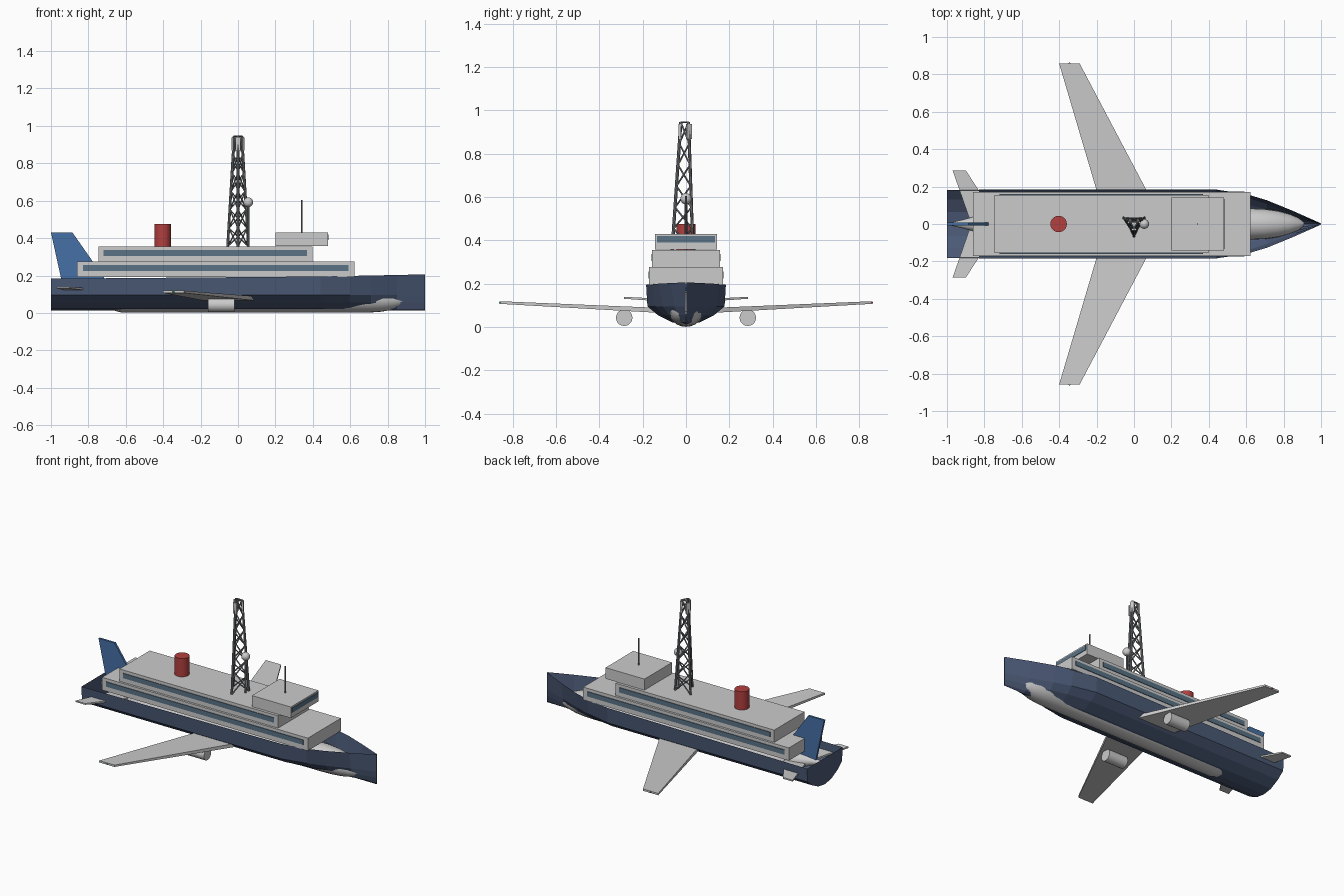
import bpy, bmesh
from math import sin, cos, pi, radians
from mathutils import Vector

if "Cube" in bpy.data.objects:
    bpy.data.objects.remove(bpy.data.objects["Cube"])


def material(name, r, g, b):
    m = bpy.data.materials.new(name)
    m.diffuse_color = (r, g, b, 1)
    m.use_nodes = True
    m.node_tree.nodes["Principled BSDF"].inputs["Base Color"].default_value = m.diffuse_color
    return m


NAVY = material("navy", 0.07, 0.10, 0.18)
BLUE = material("fin_blue", 0.06, 0.16, 0.38)
GLASS = material("window_glass", 0.10, 0.17, 0.24)
RED = material("red", 0.45, 0.05, 0.05)
GREEN = material("green", 0.05, 0.5, 0.2)
STEEL = material("steel", 0.22, 0.23, 0.25)


def make(name, verts, faces, mat=None):
    me = bpy.data.meshes.new(name)
    bm = bmesh.new()
    vs = [bm.verts.new(v) for v in verts]
    for f in faces:
        bm.faces.new([vs[i] for i in f])
    bmesh.ops.recalc_face_normals(bm, faces=bm.faces)
    bm.to_mesh(me)
    bm.free()
    ob = bpy.data.objects.new(name, me)
    bpy.context.collection.objects.link(ob)
    if mat:
        me.materials.append(mat)
    return ob


def loft(name, rings, closed=True, caps=(True, True), mat=None):
    n = len(rings[0])
    faces = []
    for k in range(len(rings) - 1):
        for i in range(n if closed else n - 1):
            j = (i + 1) % n
            faces.append((k * n + i, k * n + j, (k + 1) * n + j, (k + 1) * n + i))
    if caps[0]:
        faces.append(tuple(range(n)))
    if caps[1]:
        faces.append(tuple(range((len(rings) - 1) * n, len(rings) * n)))
    return make(name, [v for r in rings for v in r], faces, mat)


def box(name, x0, x1, y0, y1, z0, z1, mat=None):
    return loft(name, [[(x, y0, z0), (x, y1, z0), (x, y1, z1), (x, y0, z1)] for x in (x0, x1)], mat=mat)


def smooth(ob):
    bpy.ops.object.select_all(action='DESELECT')
    ob.select_set(True)
    bpy.context.view_layer.objects.active = ob
    bpy.ops.object.shade_smooth_by_angle(angle=radians(35))


def rod(name, a, b, r, sides=6, mat=None):
    a, b = Vector(a), Vector(b)
    q = (b - a).to_track_quat('Z', 'Y')
    ring = [q @ Vector((r * cos(2 * pi * i / sides), r * sin(2 * pi * i / sides), 0)) for i in range(sides)]
    ob = loft(name, [[p + v for v in ring] for p in (a, b)], mat=mat)
    if sides > 8:
        smooth(ob)
    return ob


def ball(name, loc, r, mat=None):
    bpy.ops.mesh.primitive_uv_sphere_add(segments=16, ring_count=10, radius=r, location=loc)
    ob = bpy.context.object
    ob.name = name
    if mat:
        ob.data.materials.append(mat)
    smooth(ob)


# Hull: open-topped shell, lower half narrows faster at the bow
SECTIONS = [(-1, 0.183, 1, 0.183), (0.44, 0.184, 1, 0.195), (0.6, 0.16, 0.8, 0.198),
            (0.71, 0.127, 0.6, 0.2), (0.85, 0.07, 0.3, 0.203), (1, 0.003, 0.01, 0.206)]
rings = []
for x, top, low, z in SECTIONS:
    half = [(top, z), (0.178 * low, 0.095), (0.13 * low, 0.055), (0.065 * low, 0.022)]
    rings.append([(x, y, h) for y, h in half] + [(x, 0, 0.012)] + [(x, -y, h) for y, h in half[::-1]])
loft("hull", rings, closed=False, caps=(True, False), mat=NAVY)

# Aircraft fuselage running through the hull
FUSELAGE = [(-0.98, 0.008, 0.145), (-0.92, 0.022, 0.138), (-0.86, 0.038, 0.128), (-0.74, 0.068, 0.103),
            (-0.62, 0.084, 0.085), (0.62, 0.084, 0.085), (0.70, 0.08, 0.082), (0.77, 0.07, 0.077),
            (0.83, 0.053, 0.072), (0.88, 0.032, 0.068), (0.91, 0.008, 0.065)]
smooth(loft("fuselage", [[(x, r * cos(2 * pi * i / 24), zc + r * sin(2 * pi * i / 24)) for i in range(24)]
                         for x, r, zc in FUSELAGE]))


# Flying surfaces: (rear x, front x, y, z, thickness) at root and tip
def surface(name, root, tip, s):
    loft(name, [[(a, s * y, z - t / 2), (b, s * y, z - t / 2), (b, s * y, z + t / 2), (a, s * y, z + t / 2)]
                for a, b, y, z, t in (root, tip)])


for s, side, lamp in ((1, "left", RED), (-1, "right", GREEN)):
    surface("wing_" + side, (-0.147, 0.162, 0, 0.071, 0.025), (-0.40, -0.29, 0.857, 0.113, 0.012), s)
    surface("tailplane_" + side, (-0.87, -0.71, 0.0, 0.118, 0.014), (-0.97, -0.9, 0.287, 0.135, 0.009), s)
    rod("engine_" + side, (-0.16, s * 0.285, 0.043), (-0.02, s * 0.285, 0.043), 0.038, 20)
    ball("wingtip_lamp_" + side, (-0.345, s * 0.858, 0.113), 0.005, lamp)

# Tail fin
FIN = [(-1, 0.43), (-0.885, 0.43), (-0.71, 0.18), (-0.71, 0.14), (-0.94, 0.14), (-0.945, 0.18)]
loft("tail_fin", [[(x, y, z) for x, z in FIN] for y in (-0.007, 0.007)], mat=BLUE)

# Deckhouse tiers with window bands
box("lower_deckhouse", -0.86, 0.622, -0.17, 0.17, 0.193, 0.276)
box("upper_deckhouse", -0.745, 0.398, -0.156, 0.156, 0.276, 0.356)
box("bridge", 0.2, 0.48, -0.142, 0.142, 0.358, 0.43)
for s in (-1, 1):
    for name, x0, x1, y, z in (("lower_windows", -0.83, 0.592, 0.17, 0.225), ("upper_windows", -0.718, 0.37, 0.156, 0.305)):
        a, b = sorted((s * (y - 0.002), s * (y + 0.004)))
        box(name, x0, x1, a, b, z, z + 0.031, GLASS)
box("bridge_windows", 0.478, 0.484, -0.133, 0.133, 0.39, 0.42, GLASS)

# Funnel and bridge mast
rod("funnel", (-0.403, 0, 0.355), (-0.403, 0, 0.475), 0.044, 24, RED)
rod("bridge_mast", (0.34, 0, 0.43), (0.34, 0, 0.605), 0.004, 8, STEEL)

# Lattice tower: three legs with crossed bracing
Z0, Z1, BAYS = 0.356, 0.945, 6


def leg_point(i, t):
    r = 0.064 + (0.024 - 0.064) * t
    a = radians(30 + 120 * i)
    return (r * cos(a), r * sin(a), Z0 + (Z1 - Z0) * t)


for i in range(3):
    rod("tower_leg", leg_point(i, 0), leg_point(i, 1), 0.0075, 8, STEEL)
    for k in range(BAYS):
        t0, t1 = k / BAYS, (k + 1) / BAYS
        rod("tower_brace", leg_point(i, t0), leg_point(i + 1, t1), 0.004, 6, STEEL)
        rod("tower_brace", leg_point(i + 1, t0), leg_point(i, t1), 0.004, 6, STEEL)
    rod("tower_top_rail", leg_point(i, 1), leg_point(i + 1, 1), 0.004, 6, STEEL)
    # Panel antenna on each leg
    panel = box("panel_antenna", 0.024, 0.034, -0.013, 0.013, 0.868, 0.938)
    panel.rotation_euler[2] = radians(30 + 120 * i)

# Radome on its pole beside the tower
rod("radome_pole", (0.055, 0, 0.356), (0.055, 0, 0.58), 0.006, 8, STEEL)
ball("radome", (0.055, 0, 0.592), 0.026)
